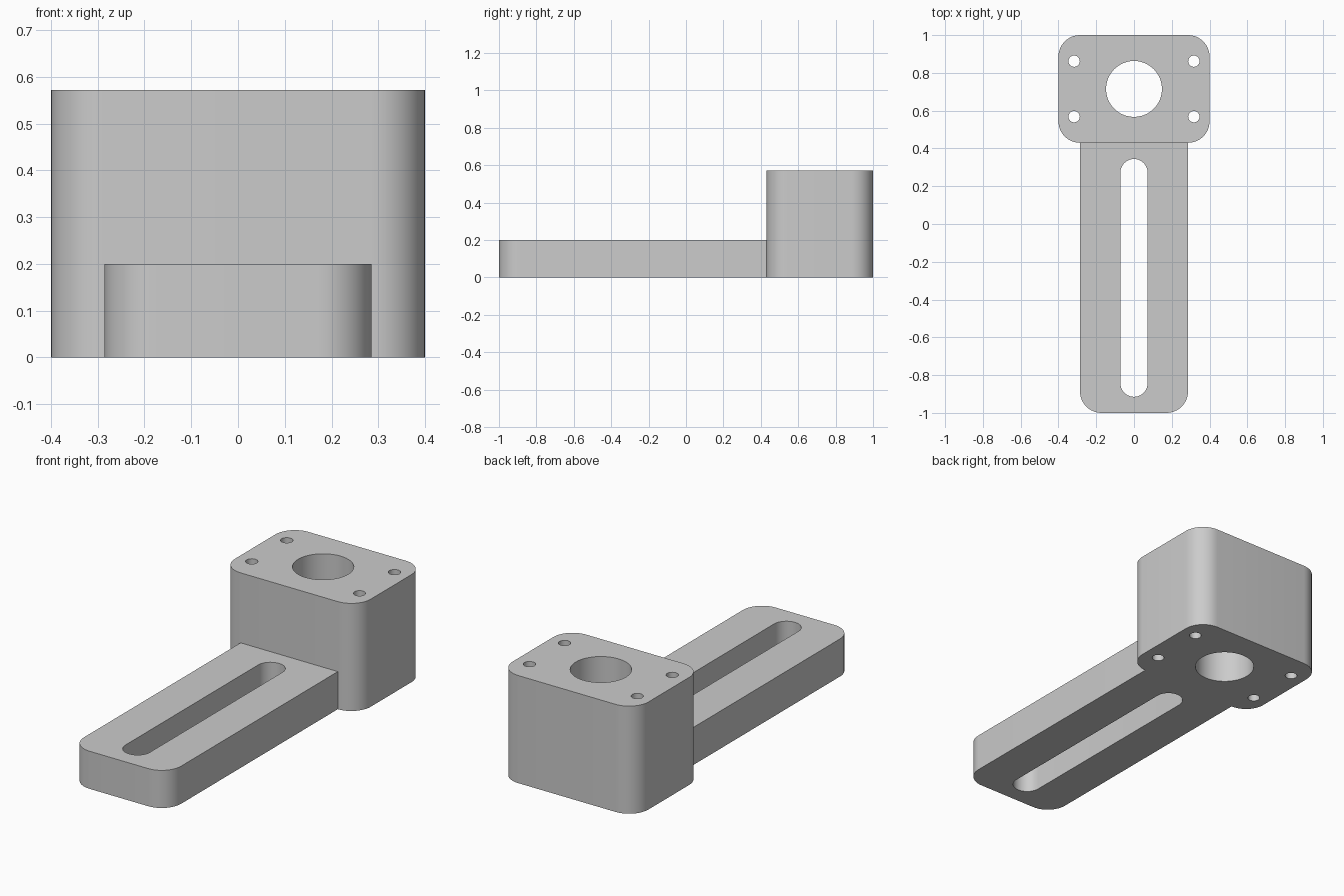
import bpy
import bmesh
from math import cos, sin, pi, radians

cube = bpy.data.objects.get("Cube")
if cube:
    bpy.data.objects.remove(cube, do_unlink=True)

# Single grey material
GREY = (0.6, 0.6, 0.6, 1.0)
grey = bpy.data.materials.new("plain grey")
grey.use_nodes = True
grey.diffuse_color = GREY
grey.node_tree.nodes["Principled BSDF"].inputs["Base Color"].default_value = GREY


def arc(cx, cy, r, start, sweep, steps):
    """Points along an arc, angles in degrees."""
    angles = [radians(start + sweep * i / steps) for i in range(steps + 1)]
    return [(cx + r * cos(a), cy + r * sin(a)) for a in angles]


def circle(cx, cy, r, steps=48):
    return arc(cx, cy, r, 0, 360, steps)[:-1]


def rounded_rect(half_x, y0, y1, r, round_back=True):
    """Rectangle outline centred on x = 0; the back corners may stay square."""
    points = (arc(-half_x + r, y0 + r, r, 180, 90, 12)
              + arc(half_x - r, y0 + r, r, 270, 90, 12))
    if round_back:
        points += (arc(half_x - r, y1 - r, r, 0, 90, 12)
                   + arc(-half_x + r, y1 - r, r, 90, 90, 12))
    else:
        points += [(half_x, y1), (-half_x, y1)]
    return points


def plate(name, loops, height):
    """Extrude an outline with holes upward from the ground."""
    bm = bmesh.new()
    edges = []
    for loop in loops:
        verts = [bm.verts.new((x, y, 0)) for x, y in loop]
        edges += [bm.edges.new((a, b)) for a, b in zip(verts, verts[1:] + verts[:1])]
    bmesh.ops.triangle_fill(bm, edges=edges, use_beauty=True, normal=(0, 0, 1))
    result = bmesh.ops.extrude_face_region(bm, geom=bm.faces[:], use_keep_orig=True)
    top = [g for g in result["geom"] if isinstance(g, bmesh.types.BMVert)]
    bmesh.ops.translate(bm, verts=top, vec=(0, 0, height))
    bmesh.ops.recalc_face_normals(bm, faces=bm.faces[:])

    mesh = bpy.data.meshes.new(name)
    bm.to_mesh(mesh)
    bm.free()
    mesh.materials.append(grey)
    obj = bpy.data.objects.new(name, mesh)
    bpy.context.collection.objects.link(obj)
    bpy.ops.object.select_all(action="DESELECT")
    obj.select_set(True)
    bpy.context.view_layer.objects.active = obj
    bpy.ops.object.shade_smooth_by_angle(angle=radians(30))
    return obj


JOINT_Y = 0.43
BLOCK_Y = (JOINT_Y + 1) / 2

# Tall mounting block with a central bore and four screw holes
holes = [circle(sx * 0.317, BLOCK_Y + sy * 0.147, 0.03, 24)
         for sx in (-1, 1) for sy in (-1, 1)]
plate("mounting_block",
      [rounded_rect(0.4, JOINT_Y, 1, 0.114), circle(0, BLOCK_Y, 0.148)] + holes,
      0.572)

# Low arm with a long adjustment slot
SLOT_R = 0.072
slot = (arc(0, -0.915 + SLOT_R, SLOT_R, 180, 180, 20)
        + arc(0, 0.344 - SLOT_R, SLOT_R, 0, 180, 20))
plate("slotted_arm",
      [rounded_rect(0.286, -1, JOINT_Y, 0.114, round_back=False), slot],
      0.2)
